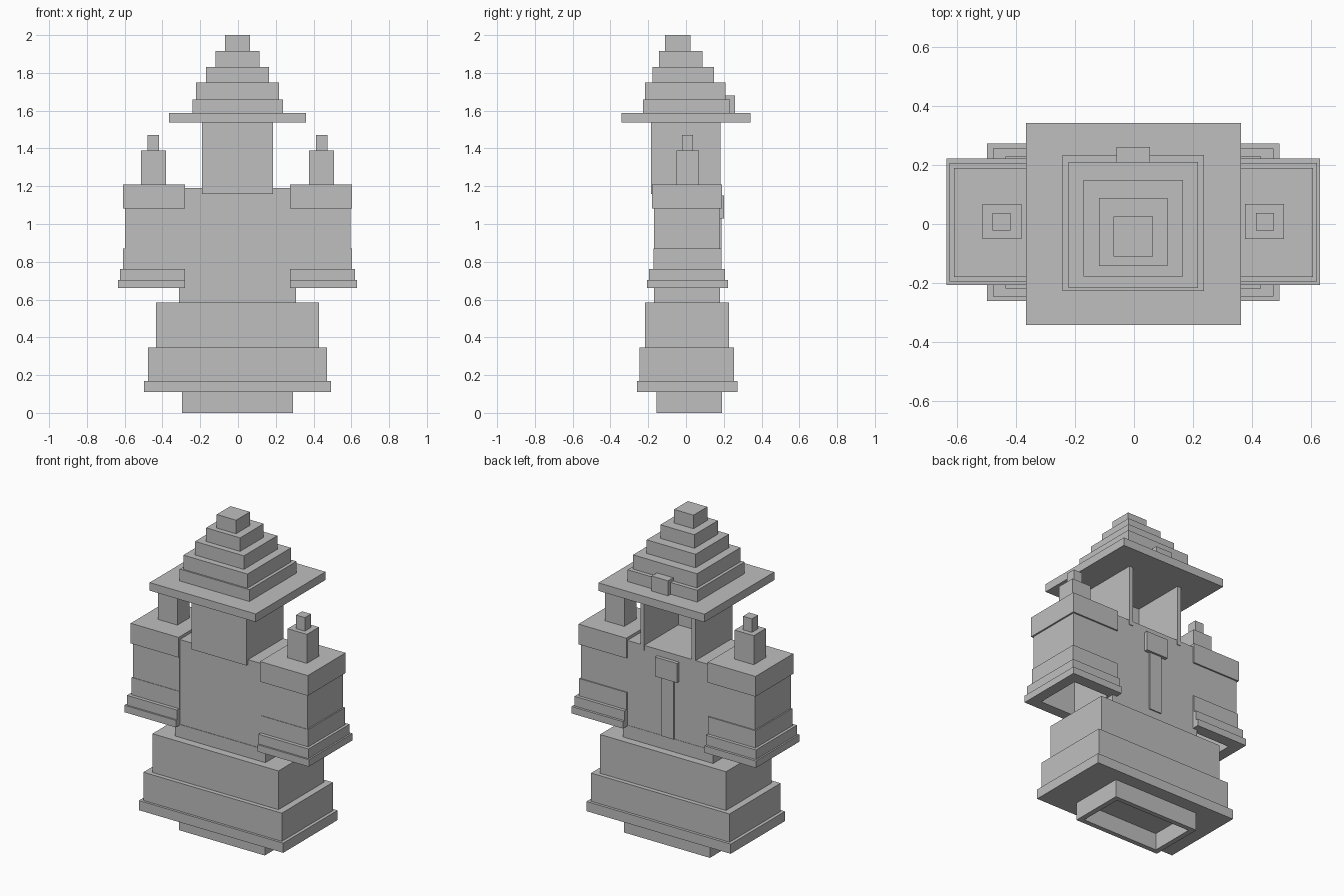
import bpy, bmesh

stone = bpy.data.materials.new("grey stone")
stone.diffuse_color = (0.52, 0.52, 0.52, 1)
MID = -0.0025  # mirror plane of the paired towers


def stack(name, loops):
    """Join rectangular loops (x0, x1, y0, y1, z) into one closed solid."""
    bm = bmesh.new()
    rings = []
    for x0, x1, y0, y1, z in loops:
        rings.append([bm.verts.new(c) for c in
                      ((x0, y0, z), (x1, y0, z), (x1, y1, z), (x0, y1, z))])
    for a, b in zip(rings, rings[1:]):
        for i in range(4):
            j = (i + 1) % 4
            bm.faces.new((a[i], a[j], b[j], b[i]))
    bm.faces.new(rings[0][::-1])
    bm.faces.new(rings[-1])
    bmesh.ops.recalc_face_normals(bm, faces=bm.faces)
    mesh = bpy.data.meshes.new(name)
    bm.to_mesh(mesh)
    bm.free()
    mesh.materials.append(stone)
    obj = bpy.data.objects.new(name, mesh)
    bpy.context.collection.objects.link(obj)
    return obj


def tiers(name, parts):
    """Stepped solid from (x0, x1, y0, y1, z0, z1) tiers."""
    loops = []
    for x0, x1, y0, y1, z0, z1 in parts:
        loops += [(x0, x1, y0, y1, z0), (x0, x1, y0, y1, z1)]
    return stack(name, loops)


def box(name, *p):
    return tiers(name, [p])


# Hollow foot under the base
stack("hollow_foot", [
    (-0.265, 0.26, -0.125, 0.16, 0.105),
    (-0.265, 0.26, -0.125, 0.16, 0),
    (-0.297, 0.292, -0.155, 0.19, 0),
    (-0.297, 0.292, -0.155, 0.19, 0.112)])

# Stepped base and central body
tiers("stepped_base", [
    (-0.497, 0.492, -0.26, 0.272, 0.11, 0.17),
    (-0.477, 0.472, -0.245, 0.255, 0.17, 0.345),
    (-0.434, 0.43, -0.218, 0.228, 0.345, 0.585),
    (-0.312, 0.307, -0.17, 0.18, 0.585, 0.665)])
box("body", -0.284, 0.279, -0.167, 0.178, 0.66, 1.19)

# Back strip and plaque
box("back_strip", -0.045, 0.04, 0.17, 0.187, 0.665, 1.04)
box("back_plaque", -0.078, 0.073, 0.17, 0.2, 1.03, 1.15)

# Side towers, hollow from below, with finials
for side, s in (("left", -1), ("right", 1)):
    def rect(a, b, y0, y1, z):
        xa, xb = sorted((MID + s * a, MID + s * b))
        return (xa, xb, y0, y1, z)

    loops = [rect(0.32, 0.565, -0.14, 0.15, 1.17), rect(0.32, 0.565, -0.14, 0.15, 0.66)]
    for outer, y0, y1, z0, z1 in (
            (0.632, -0.206, 0.222, 0.66, 0.703),
            (0.622, -0.195, 0.207, 0.703, 0.763),
            (0.605, -0.173, 0.187, 0.763, 0.87),
            (0.597, -0.17, 0.18, 0.87, 1.083),
            (0.607, -0.18, 0.19, 1.083, 1.208)):
        loops += [rect(0.279, outer, y0, y1, z0), rect(0.279, outer, y0, y1, z1)]
    stack(side + "_tower", loops)
    stack(side + "_finial", [
        rect(0.378, 0.51, -0.05, 0.068, 1.2), rect(0.378, 0.51, -0.05, 0.068, 1.388),
        rect(0.415, 0.476, -0.022, 0.038, 1.388), rect(0.415, 0.476, -0.022, 0.038, 1.472)])

# Upper chamber, open at the back
box("chamber_front", -0.191, 0.186, -0.184, -0.155, 1.16, 1.545)
box("chamber_left_wall", -0.191, -0.166, -0.16, 0.182, 1.16, 1.545)
box("chamber_right_wall", 0.161, 0.186, -0.16, 0.182, 1.16, 1.545)

# Wide eave and stepped roof
tiers("stepped_roof", [
    (-0.366, 0.361, -0.342, 0.342, 1.537, 1.587),
    (-0.241, 0.237, -0.227, 0.234, 1.587, 1.66),
    (-0.222, 0.217, -0.217, 0.209, 1.66, 1.748),
    (-0.17, 0.165, -0.178, 0.149, 1.748, 1.832),
    (-0.119, 0.114, -0.142, 0.088, 1.832, 1.916),
    (-0.069, 0.064, -0.11, 0.025, 1.916, 2.0)])
box("roof_plaque", -0.059, 0.054, 0.205, 0.26, 1.587, 1.68)
